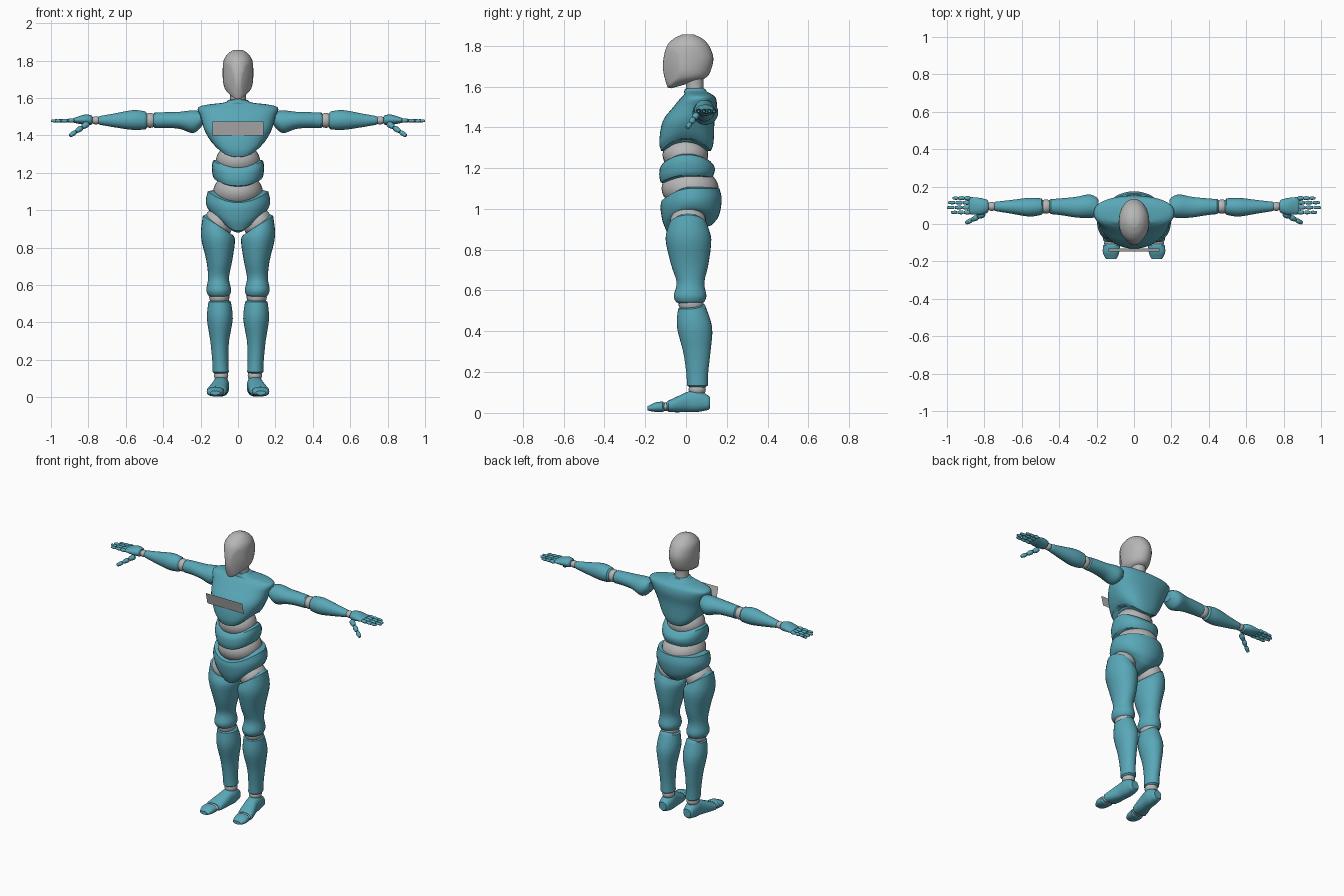
import bpy, bmesh
from math import sin, cos, pi
from mathutils import Matrix, Vector

if "Cube" in bpy.data.objects:
    bpy.data.objects.remove(bpy.data.objects["Cube"])


def material(name, colour):
    mat = bpy.data.materials.new(name)
    mat.use_nodes = True
    mat.diffuse_color = colour
    mat.node_tree.nodes["Principled BSDF"].inputs["Base Color"].default_value = colour
    return mat


TEAL = material("teal shell", (0.10, 0.39, 0.48, 1))
GREY = material("grey core", (0.47, 0.47, 0.47, 1))
SIDES = 28
STEPS = 4
# Local z of a loft runs up, outwards along the arm, or forwards along the foot
UP = Matrix.Identity(4)
OUT = Matrix(((0, 0, 1, 0), (1, 0, 0, 0), (0, 1, 0, 0), (0, 0, 0, 1)))
FORWARD = Matrix.Rotation(pi / 2, 4, "X")
parts = []


def finish(name, bm, mat, mirror=False):
    bmesh.ops.recalc_face_normals(bm, faces=bm.faces)
    mesh = bpy.data.meshes.new(name)
    bm.to_mesh(mesh)
    bm.free()
    mesh.materials.append(mat)
    obj = bpy.data.objects.new(name, mesh)
    bpy.context.collection.objects.link(obj)
    if mirror:
        mod = obj.modifiers.new("mirror", "MIRROR")
        mod.use_mirror_merge = False
    parts.append(obj)
    return obj


def smooth_rings(rings):
    """Catmull-Rom interpolation of the ring settings."""
    out = []
    last = len(rings) - 1
    for i in range(last):
        quad = [rings[max(0, min(last, k))] for k in range(i - 1, i + 3)]
        for s in range(STEPS):
            t = s / STEPS
            out.append([b + t / 2 * (c - a + t * (2 * a - 5 * b + 4 * c - d + t * (3 * (b - c) + d - a)))
                        for a, b, c, d in zip(*quad)])
    return out + [list(rings[-1])]


def loft_mesh(rings, matrix=UP, lip=0.01, sides=SIDES, power=2.0):
    """Ring: height, centre a, centre b, radius a, radius b, front, back and side lift."""
    rings = smooth_rings([tuple(r) + (0,) * (8 - len(r)) for r in rings])
    # Rounded lips at both ends
    first, final = rings[0][:], rings[-1][:]
    direction = 1 if final[0] > first[0] else -1
    for ring, sign in ((first, -direction), (final, direction)):
        ring[0] += sign * lip
        ring[3] *= 0.75
        ring[4] *= 0.75
    bm = bmesh.new()
    loops = []
    for h, a, b, ra, rb, front, back, side in [first] + rings + [final]:
        loop = []
        for k in range(sides):
            c, s = cos(2 * pi * k / sides), sin(2 * pi * k / sides)
            lift = (front if s < 0 else back) * s * s + side * c
            x = abs(c) ** (2 / power) * (1 if c > 0 else -1)
            y = abs(s) ** (2 / power) * (1 if s > 0 else -1)
            loop.append(bm.verts.new(matrix @ Vector((a + ra * x, b + rb * y, h + lift))))
        loops.append(loop)
    for low, high in zip(loops, loops[1:]):
        for k in range(sides):
            j = (k + 1) % sides
            bm.faces.new((low[k], low[j], high[j], high[k]))
    # Caps made of strips running front to back
    half = sides // 2
    for loop in (loops[0], loops[-1]):
        bm.faces.new((loop[0], loop[1], loop[-1]))
        bm.faces.new((loop[half - 1], loop[half], loop[half + 1]))
        for k in range(1, half - 1):
            bm.faces.new((loop[k], loop[k + 1], loop[-k - 1], loop[-k]))
    return bm


def loft(name, rings, mat=TEAL, mirror=False, **options):
    return finish(name, loft_mesh(rings, **options), mat, mirror)


def ball(name, centre, radii, mirror=False):
    bm = bmesh.new()
    place = Matrix.Translation(centre) @ Matrix.Diagonal((*radii, 1))
    bmesh.ops.create_uvsphere(bm, u_segments=24, v_segments=16, radius=1, matrix=place)
    return finish(name, bm, GREY, mirror)


def digit(name, start, end, radius, joints=3):
    """A finger made of tapered segments with small gaps."""
    start, end = Vector(start), Vector(end)
    turn = (end - start).to_track_quat("Z", "Y").to_matrix().to_4x4()
    length = (end - start).length / joints
    for j in range(joints):
        r = radius * (1 - 0.12 * j)
        place = Matrix.Translation(start) @ turn
        rings = [(length * (j + f), 0, 0, r * w, r * w) for f, w in ((0.1, 0.8), (0.4, 1), (0.9, 0.75))]
        loft(f"{name}_segment_{j + 1}", rings, mirror=True, matrix=place, lip=0.003, sides=10)


# Head, with a flat facet cut on each cheek
head = loft_mesh([(1.625, 0, -.02, .05, .07, -.03, 0), (1.645, 0, 0, .068, .1, -.02, 0),
                  (1.68, 0, .005, .079, .117), (1.74, 0, .012, .082, .122),
                  (1.8, 0, .01, .077, .103), (1.835, 0, .01, .055, .07),
                  (1.852, 0, .01, .033, .035)], lip=.004, sides=36)
for side in (1, -1):
    cut = bmesh.ops.bisect_plane(head, geom=head.verts[:] + head.edges[:] + head.faces[:],
                                 plane_co=(.08 * side, -.03, 1.72),
                                 plane_no=(.8 * side, -.59, -.07), clear_outer=True)
    rim = [e for e in cut["geom_cut"] if isinstance(e, bmesh.types.BMEdge)]
    bmesh.ops.holes_fill(head, edges=rim, sides=0)
finish("head", head, GREY)
loft("neck", [(1.56, 0, .045, .045, .045), (1.6, 0, .043, .042, .042), (1.65, 0, .04, .045, .045)], GREY)

# Torso shells around the grey core
loft("chest", [(1.345, 0, 0, .125, .122, -.06, -.06), (1.375, 0, .002, .15, .133, -.045, -.05),
               (1.43, 0, .013, .18, .127), (1.5, 0, .045, .2, .107),
               (1.545, 0, .06, .215, .085), (1.563, 0, .058, .17, .066),
               (1.575, 0, .047, .075, .056), (1.588, 0, .045, .052, .05)],
     sides=40, power=2.3, lip=.004)
ball("upper_waist", (0, -.003, 1.265), (.118, .112, .09))
loft("belly", [(1.165, 0, .003, .125, .127, -.035, -.01), (1.185, 0, .005, .135, .136, -.025, 0),
               (1.23, 0, .005, .14, .133, -.03, -.02), (1.265, 0, .003, .134, .115, -.04, -.03)],
     power=2.2)
ball("lower_waist", (0, .02, 1.1), (.132, .14, .1))
loft("pelvis", [(.98, 0, .015, .115, .11, -.09, -.06), (1.0, 0, .023, .155, .138, -.06, -.035),
                (1.045, 0, .025, .172, .15, -.04, 0), (1.1, 0, .022, .162, .142, -.06, 0)], sides=40)

# Floating chest plate
plate = bmesh.new()
corners = [(x, y, z) for x, y, z in ((-.135, -.13, 1.4), (.135, -.13, 1.4),
                                     (.135, -.148, 1.475), (-.135, -.148, 1.475))]
plate.faces.new([plate.verts.new(c) for c in corners])
finish("chest_plate", plate, GREY)

# Legs
ball("hip_joints", (.105, .01, .93), (.08, .09, .085), True)
loft("thighs", [(.92, .11, .01, .078, .094, 0, 0, .05), (.85, .107, .012, .091, .112, 0, 0, .01),
                (.73, .1, .018, .069, .092), (.64, .104, .022, .056, .068),
                (.575, .103, .02, .066, .08), (.545, .102, .02, .058, .07)], mirror=True)
ball("knee_joints", (.1, .025, .535), (.054, .062, .05), True)
loft("shins", [(.51, .098, .027, .06, .066, 0, .02), (.42, .097, .042, .069, .086),
               (.3, .098, .053, .05, .067), (.2, .095, .055, .043, .054),
               (.135, .092, .056, .043, .051)], mirror=True)
ball("ankle_joints", (.09, .055, .115), (.038, .042, .035), True)
loft("feet", [(-.108, .09, .05, .034, .036), (-.06, .09, .058, .043, .053), (-.01, .095, .054, .043, .05),
              (.05, .107, .04, .05, .037), (.085, .115, .033, .052, .028)],
     mirror=True, matrix=FORWARD, power=2.4)
ball("toe_joints", (.118, -.1, .03), (.043, .02, .022), True)
loft("toes", [(.115, .12, .03, .045, .026), (.15, .123, .028, .044, .023), (.178, .122, .023, .034, .014)],
     mirror=True, matrix=FORWARD, power=2.4)

# Arms
loft("upper_arms", [(.2, .09, 1.485, .053, .043), (.24, .095, 1.473, .063, .061),
                    (.31, .09, 1.48, .055, .046), (.38, .092, 1.482, .046, .042),
                    (.445, .093, 1.48, .04, .041)], mirror=True, matrix=OUT)
ball("elbow_joints", (.47, .093, 1.48), (.038, .038, .04), True)
loft("forearms", [(.495, .093, 1.48, .044, .048), (.56, .09, 1.482, .05, .053),
                  (.66, .092, 1.48, .036, .037), (.74, .094, 1.48, .025, .023)],
     mirror=True, matrix=OUT)
ball("wrist_joints", (.76, .094, 1.48), (.026, .024, .022), True)

# Hands
loft("palms", [(.785, .094, 1.482, .035, .026), (.82, .094, 1.484, .045, .027),
               (.875, .098, 1.48, .046, .014)], mirror=True, matrix=OUT, lip=.006)
for name, y, tip in (("index", .062, .98), ("middle", .088, 1), ("ring", .114, .995), ("little", .138, .97)):
    digit(f"{name}_fingers", (.875, y, 1.48), (tip, y, 1.477), .012)
digit("thumbs", (.8, .055, 1.465), (.9, .005, 1.397), .017)

# Shading
bpy.ops.object.select_all(action="DESELECT")
for obj in parts:
    obj.select_set(obj.name != "chest_plate")
bpy.context.view_layer.objects.active = parts[0]
bpy.ops.object.shade_smooth_by_angle(angle=0.7)
